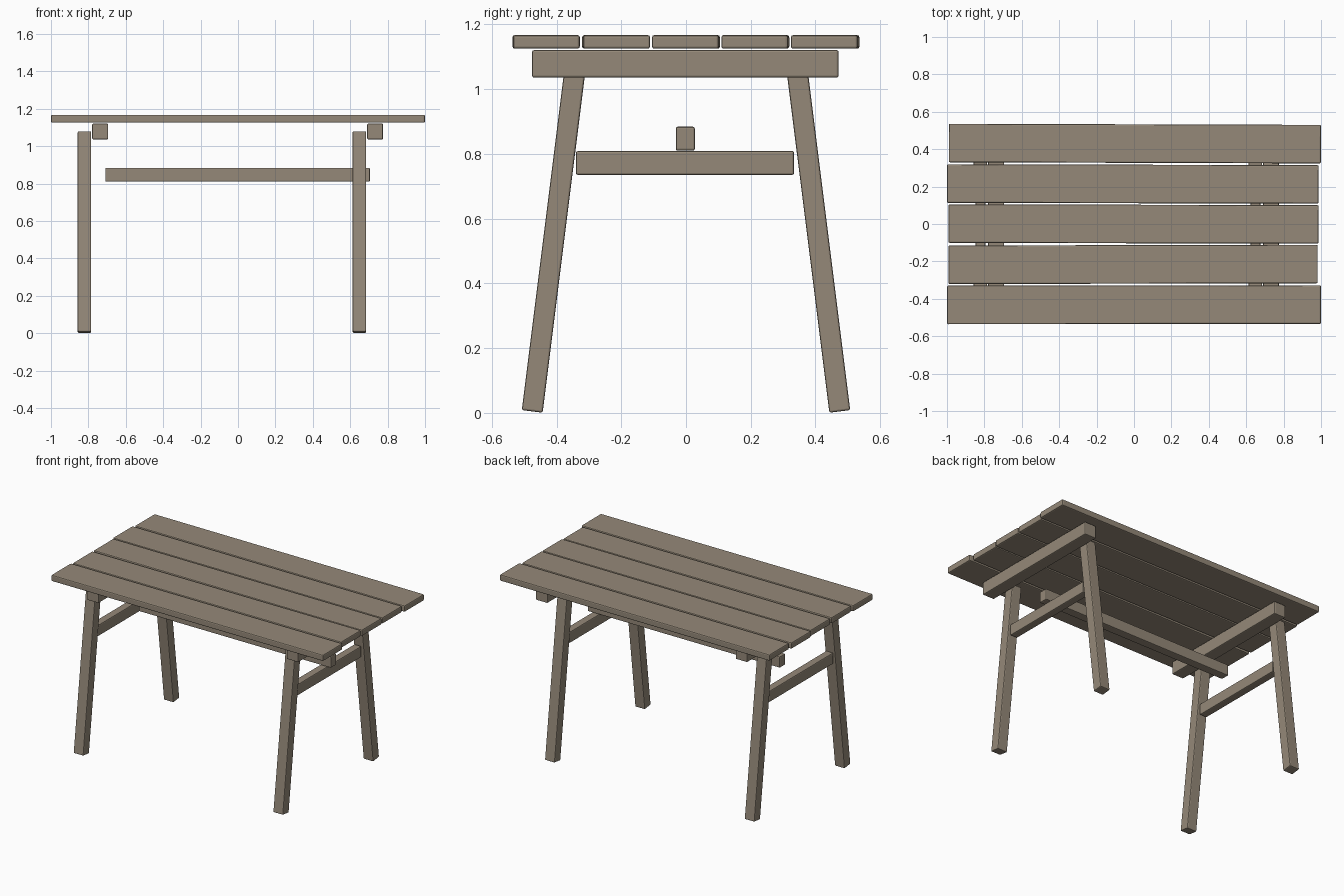
import bpy
import math
from mathutils import Vector

if "Cube" in bpy.data.objects:
    bpy.data.objects.remove(bpy.data.objects["Cube"])


def beam(name, size, loc, rot=(0, 0, 0), bevel=0.006):
    """Box timber with softened edges."""
    bpy.ops.mesh.primitive_cube_add(size=1, location=loc, rotation=rot)
    ob = bpy.context.object
    ob.name = name
    ob.scale = size
    bpy.ops.object.transform_apply(location=False, rotation=False, scale=True)
    mod = ob.modifiers.new("soft_edges", 'BEVEL')
    mod.width = bevel
    mod.segments = 2
    mat = bpy.data.materials.get("weathered_wood")
    if mat is None:
        mat = bpy.data.materials.new("weathered_wood")
        mat.diffuse_color = (0.30, 0.25, 0.19, 1)
        mat.use_nodes = True
        mat.node_tree.nodes["Principled BSDF"].inputs["Base Color"].default_value = mat.diffuse_color
    ob.data.materials.append(mat)
    return ob


# Tabletop planks, each laid slightly unevenly: x start, x end, y centre, yaw
planks = [
    (-0.99, 1.00, 0.430, -0.003),
    (-1.00, 0.987, 0.214, -0.002),
    (-0.992, 0.987, 0.000, -0.002),
    (-0.992, 0.982, -0.216, 0.002),
    (-1.00, 1.00, -0.432, 0.001),
]
for i, (x0, x1, y, yaw) in enumerate(planks):
    beam(f"top_plank_{i + 1}", (x1 - x0, 0.206, 0.042),
         ((x0 + x1) / 2, y, 1.146), (0, 0, yaw), 0.007)

# End frames: splayed legs, top bearer and cross rail
frames = {"left": (-0.821, -0.737), "right": (0.649, 0.733)}
for side, (leg_x, bearer_x) in frames.items():
    for end, s in (("front", -1), ("back", 1)):
        foot = Vector((leg_x, s * 0.475, 0.0045))
        head = Vector((leg_x, s * 0.341, 1.076))
        d = head - foot
        tilt = math.atan2(-d.y, d.z)
        beam(f"{side}_{end}_leg", (0.072, 0.065, d.length),
             (foot + head) / 2, (tilt, 0, 0))
    beam(f"{side}_top_bearer", (0.085, 0.947, 0.085), (bearer_x, -0.002, 1.078))
    beam(f"{side}_cross_rail", (0.052, 0.674, 0.074), (leg_x, -0.003, 0.772))

# Long stretcher resting on the cross rails
beam("long_stretcher", (1.415, 0.059, 0.074), (-0.002, -0.002, 0.847))
